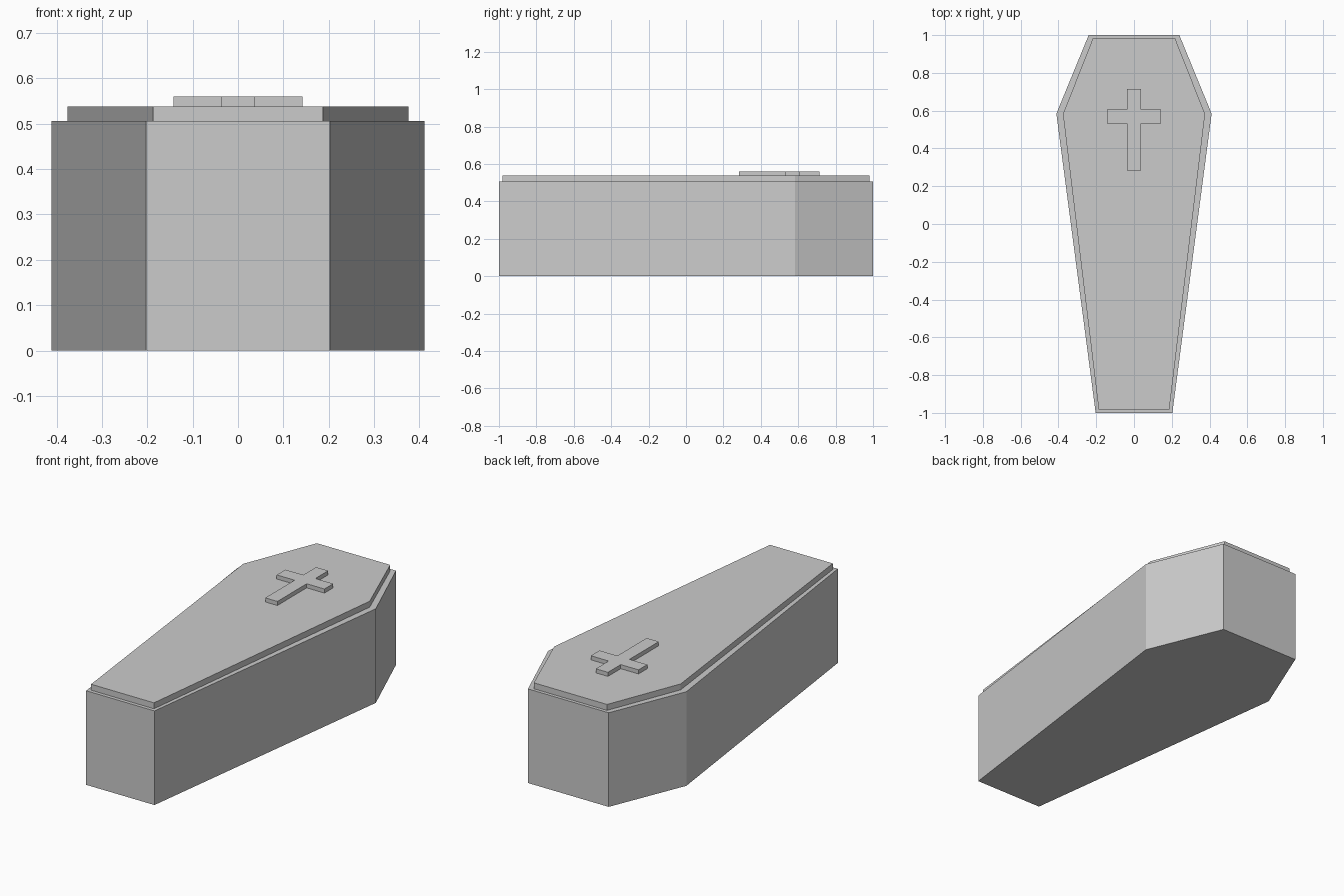
import bpy, bmesh

if "Cube" in bpy.data.objects:
    bpy.data.objects.remove(bpy.data.objects["Cube"])


def extrude_profile(name, half, z0, z1):
    """Mirror a right-hand half outline (bottom to top) and extrude it upward."""
    outline = half + [(-x, y) for x, y in reversed(half)]
    bm = bmesh.new()
    base = bm.faces.new([bm.verts.new((x, y, z0)) for x, y in outline])
    top = bmesh.ops.extrude_face_region(bm, geom=[base], use_keep_orig=True)
    verts = [g for g in top["geom"] if isinstance(g, bmesh.types.BMVert)]
    bmesh.ops.translate(bm, verts=verts, vec=(0, 0, z1 - z0))
    bmesh.ops.recalc_face_normals(bm, faces=bm.faces)
    mesh = bpy.data.meshes.new(name)
    bm.to_mesh(mesh)
    bm.free()
    obj = bpy.data.objects.new(name, mesh)
    bpy.context.collection.objects.link(obj)
    return obj


# Coffin body: narrow foot, wide shoulders, medium head
extrude_profile("coffin_body", [(0.203, -1), (0.411, 0.584), (0.24, 1)], 0, 0.506)

# Slightly inset lid
extrude_profile("coffin_lid", [(0.187, -0.981), (0.376, 0.582), (0.218, 0.982)], 0.506, 0.538)

# Raised cross on the lid
extrude_profile("lid_cross", [(0.036, 0.283), (0.036, 0.532), (0.142, 0.532),
                              (0.142, 0.606), (0.036, 0.606), (0.036, 0.715)], 0.538, 0.56)
